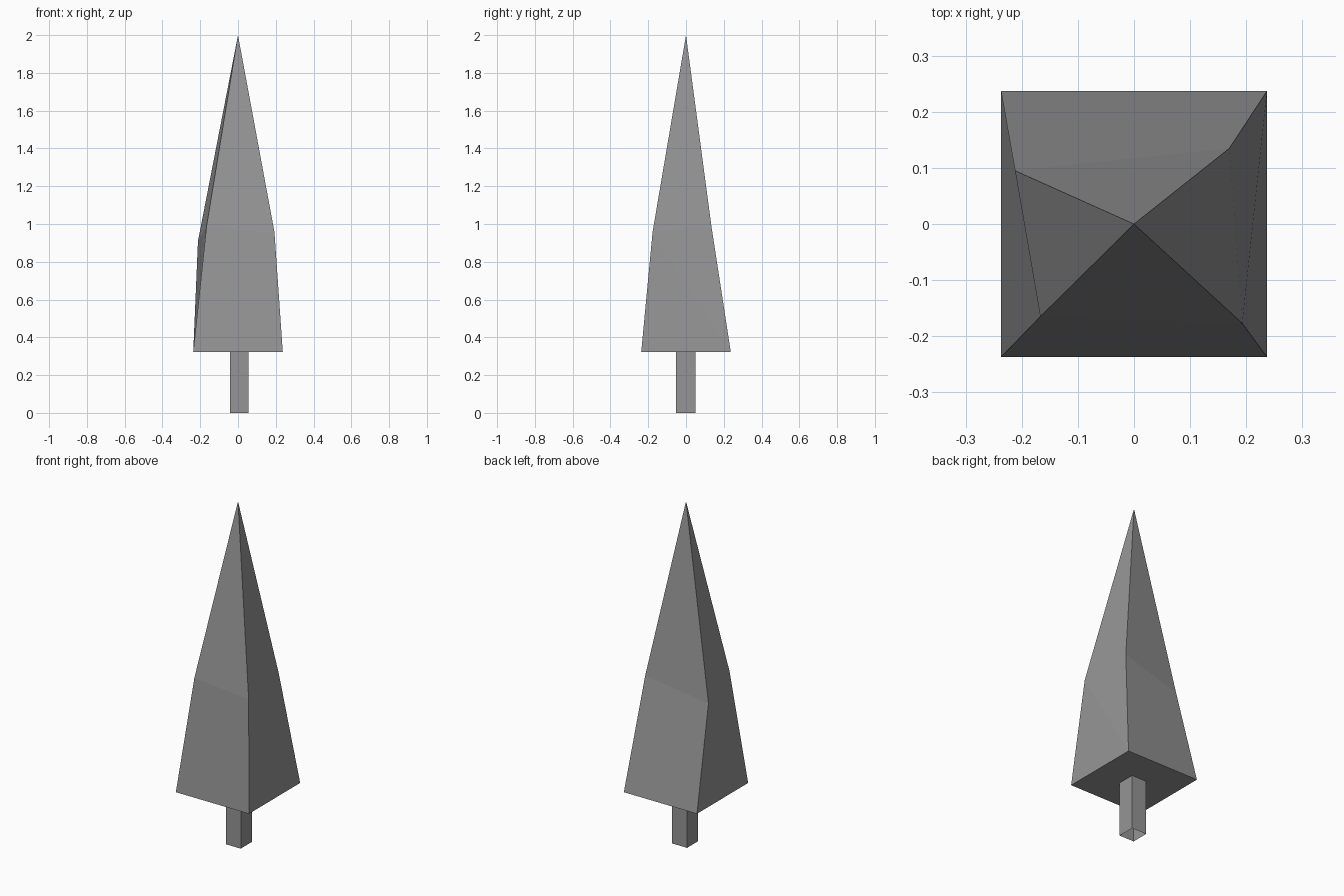
import bpy
import bmesh

cube = bpy.data.objects.get("Cube")
if cube:
    bpy.data.objects.remove(cube)

# One flat grey for the whole tree
grey = bpy.data.materials.new("plain grey")
grey.use_nodes = True
color = (0.3, 0.3, 0.3, 1)
grey.diffuse_color = color
grey.node_tree.nodes["Principled BSDF"].inputs["Base Color"].default_value = color


def bridge(bm, lower, upper):
    """Join two four-corner rings with quads."""
    for i in range(4):
        j = (i + 1) % 4
        bm.faces.new((lower[i], lower[j], upper[j], upper[i]))


def square(x0, x1, y0, y1, z):
    return [(x0, y0, z), (x1, y0, z), (x1, y1, z), (x0, y1, z)]


def add_object(name, bm):
    bmesh.ops.recalc_face_normals(bm, faces=bm.faces)
    mesh = bpy.data.meshes.new(name)
    bm.to_mesh(mesh)
    bm.free()
    mesh.materials.append(grey)
    bpy.context.collection.objects.link(bpy.data.objects.new(name, mesh))


# Foliage: square base, uneven middle ring and a pointed tip
bm = bmesh.new()
r = 0.237
base = [bm.verts.new(p) for p in square(-r, r, -r, r, 0.323)]
middle = [bm.verts.new(p) for p in ((-0.167, -0.165, 0.985), (0.193, -0.177, 0.957),
                                    (0.17, 0.135, 0.985), (-0.212, 0.095, 0.909))]
tip = bm.verts.new((0, 0, 2))
bm.faces.new(base[::-1])
bridge(bm, base, middle)
for i in range(4):
    bm.faces.new((middle[i], middle[(i + 1) % 4], tip))
# Crease across the bent side
bmesh.utils.face_split(next(f for f in base[2].link_faces if middle[1] in f.verts),
                       base[2], middle[1])
add_object("foliage", bm)

# Trunk: square tube, open at the ground
bm = bmesh.new()
rings = [[bm.verts.new(p) for p in square(-0.042, 0.055, -0.053, 0.05, z)] for z in (0, 0.323)]
bridge(bm, *rings)
add_object("trunk", bm)
